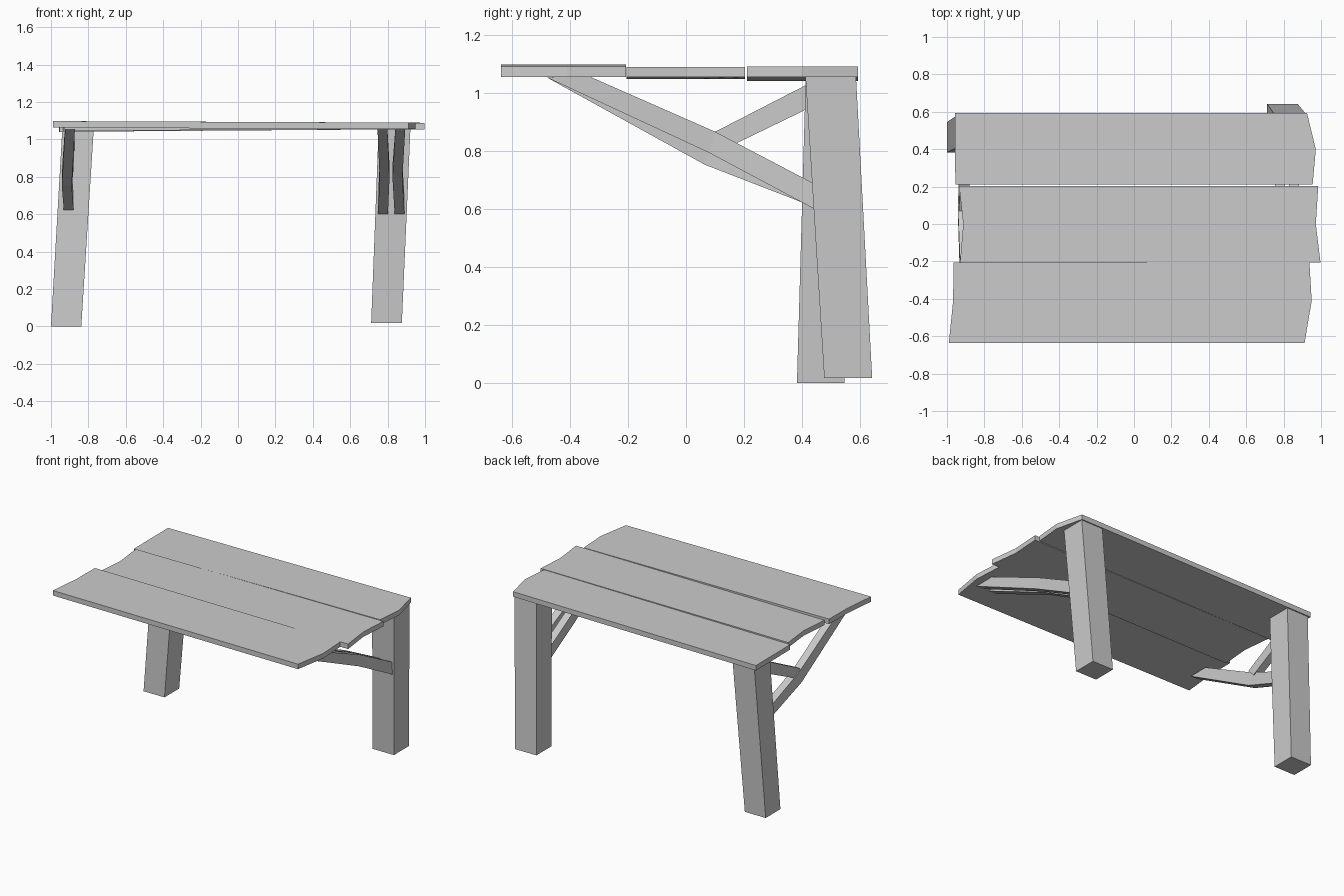
import bpy
import bmesh

cube = bpy.data.objects.get("Cube")
if cube:
    bpy.data.objects.remove(cube)

grey = bpy.data.materials.new("plain grey")
grey.use_nodes = True
GREY = (0.6, 0.6, 0.6, 1)
grey.diffuse_color = GREY
grey.node_tree.nodes["Principled BSDF"].inputs["Base Color"].default_value = GREY


def loft(name, rings):
    """Join a row of four-cornered rings into a closed flat-faced beam."""
    bm = bmesh.new()
    loops = [[bm.verts.new(p) for p in ring] for ring in rings]
    for a, b in zip(loops, loops[1:]):
        for i in range(4):
            j = (i + 1) % 4
            bm.faces.new((a[i], a[j], b[j], b[i]))
    bm.faces.new(loops[0])
    bm.faces.new(loops[-1])
    bmesh.ops.recalc_face_normals(bm, faces=bm.faces)
    mesh = bpy.data.meshes.new(name)
    bm.to_mesh(mesh)
    bm.free()
    mesh.materials.append(grey)
    obj = bpy.data.objects.new(name, mesh)
    bpy.context.collection.objects.link(obj)
    return obj


def leg(name, bottom, top):
    """Square post between two rectangles (x0, x1, y0, y1, z)."""
    loft(name, [[(x0, y0, z), (x1, y0, z), (x1, y1, z), (x0, y1, z)]
                for x0, x1, y0, y1, z in (bottom, top)])


def brace(name, xs, low, high, width=0.053):
    """Bent bar: lower and upper edges in (y, z), with an x for each station."""
    loft(name, [[(x, *lo), (x + width, *lo), (x + width, *hi), (x, *hi)]
                for x, lo, hi in zip(xs, low, high)])


def plank(name, ys, left, right, z_left, z_right, thick=0.035):
    """Board with uneven ends, sloping gently from left to right."""
    rings = []
    for y, a, b in zip(ys, left, right):
        rings.append([(a, y, z_left), (b, y, z_right),
                      (b, y, z_right + thick), (a, y, z_left + thick)])
    loft(name, rings)


# Table top
plank("front_plank", (-0.637, -0.41, -0.207), (-0.99, -0.967, -0.965),
      (0.912, 0.95, 0.938), 1.063, 1.055)
plank("middle_plank", (-0.205, 0.0, 0.203), (-0.93, -0.913, -0.935),
      (0.997, 0.972, 0.985), 1.047, 1.054)
plank("back_plank", (0.21, 0.40, 0.593), (-0.955, -0.957, -0.957),
      (0.955, 0.972, 0.925), 1.041, 1.055)

# Two leaning back legs
leg("right_leg", (-1.0, -0.838, 0.382, 0.545, 0.0),
    (-0.94, -0.772, 0.412, 0.585, 1.045))
leg("left_leg", (0.712, 0.876, 0.476, 0.641, 0.018),
    (0.752, 0.922, 0.411, 0.585, 1.06))

# Pair of bowed braces on the left leg
bow_low = [(-0.48, 1.053), (0.08, 0.793), (0.46, 0.59)]
bow_high = [(-0.33, 1.055), (0.10, 0.866), (0.46, 0.677)]
brace("left_outer_brace", (0.841, 0.826, 0.838), bow_low, bow_high)
brace("left_inner_brace", (0.746, 0.757, 0.748), bow_low, bow_high)

# Sagging brace with a short strut on the right leg
brace("right_brace", (-0.925, -0.942, -0.93),
      [(-0.48, 1.053), (0.065, 0.752), (0.45, 0.603)],
      [(-0.34, 1.055), (0.09, 0.835), (0.45, 0.682)])
brace("right_strut", (-0.935, -0.928),
      [(0.12, 0.80), (0.43, 0.95)],
      [(0.07, 0.85), (0.43, 1.035)])
